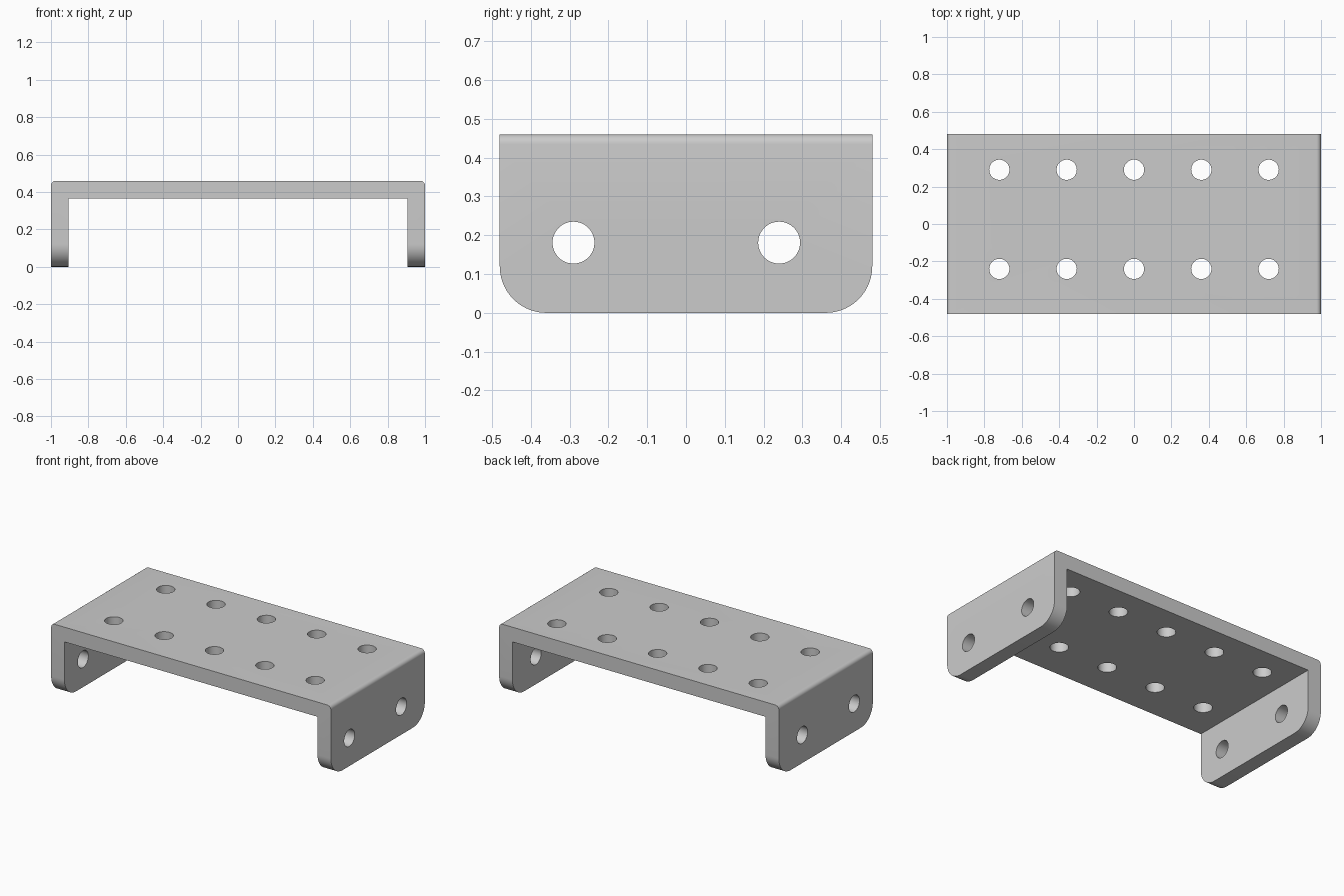
import bpy, bmesh, math

cube = bpy.data.objects.get("Cube")
if cube:
    bpy.data.objects.remove(cube, do_unlink=True)

HALF_X, HALF_Y, HEIGHT = 1.0, 0.48, 0.46
THICK, HOLE_R = 0.095, 0.054

steel = bpy.data.materials.new("grey_steel")
steel.use_nodes = True
colour = (0.6, 0.6, 0.6, 1)
steel.diffuse_color = colour
steel.node_tree.nodes["Principled BSDF"].inputs["Base Color"].default_value = colour


def add_object(name, bm):
    bmesh.ops.recalc_face_normals(bm, faces=bm.faces)
    mesh = bpy.data.meshes.new(name)
    bm.to_mesh(mesh)
    bm.free()
    mesh.materials.append(steel)
    obj = bpy.data.objects.new(name, mesh)
    bpy.context.collection.objects.link(obj)
    return obj


def round_edges(bm, test, radius, segments):
    edges = [e for e in bm.edges if all(test(v.co) for v in e.verts)]
    bmesh.ops.bevel(bm, geom=edges, offset=radius, segments=segments,
                    profile=0.5, affect='EDGES')


def drill(target, location, rotation):
    bpy.ops.mesh.primitive_cylinder_add(vertices=48, radius=HOLE_R, depth=0.3,
                                        location=location, rotation=rotation)
    cutter = bpy.context.object
    cutter.name = "hole_cutter"
    cutter.data.materials.append(steel)
    cutter.hide_render = True
    mod = target.modifiers.new("hole", 'BOOLEAN')
    mod.operation, mod.solver, mod.object = 'DIFFERENCE', 'EXACT', cutter
    bpy.context.view_layer.objects.active = target
    bpy.ops.object.modifier_apply(modifier=mod.name)
    bpy.data.objects.remove(cutter, do_unlink=True)


# U-shaped channel, extruded from front to back
inner_x, inner_z = HALF_X - THICK, HEIGHT - THICK
profile = [(-HALF_X, 0), (-inner_x, 0), (-inner_x, inner_z), (inner_x, inner_z),
           (inner_x, 0), (HALF_X, 0), (HALF_X, HEIGHT), (-HALF_X, HEIGHT)]
bm = bmesh.new()
face = bm.faces.new([bm.verts.new((x, -HALF_Y, z)) for x, z in profile])
ext = bmesh.ops.extrude_face_region(bm, geom=[face])
verts = [g for g in ext["geom"] if isinstance(g, bmesh.types.BMVert)]
bmesh.ops.translate(bm, verts=verts, vec=(0, 2 * HALF_Y, 0))

# Small bend radius at the outer top edges, large radius on the flange corners
for side in (-1, 1):
    round_edges(bm, lambda c: c.z > HEIGHT - 0.001 and c.x * side > HALF_X - 0.001,
                0.025, 6)
for x_side in (-1, 1):
    for y_side in (-1, 1):
        round_edges(bm, lambda c: c.z < 0.001 and c.x * x_side > 0
                    and c.y * y_side > HALF_Y - 0.001, 0.12, 14)
bracket = add_object("channel_bracket", bm)

# Two rows of holes through the top plate
for i in range(-2, 3):
    for y in (-0.24, 0.29):
        drill(bracket, (0.36 * i, y, HEIGHT - THICK / 2), (0, 0, 0))

# Two holes through each side flange
for side in (-1, 1):
    for y in (-0.29, 0.24):
        drill(bracket, (side * (HALF_X - THICK / 2), y, 0.181), (0, math.pi / 2, 0))

bpy.ops.object.select_all(action='DESELECT')
bracket.select_set(True)
bpy.context.view_layer.objects.active = bracket
bpy.ops.object.shade_smooth_by_angle(angle=math.radians(30))
